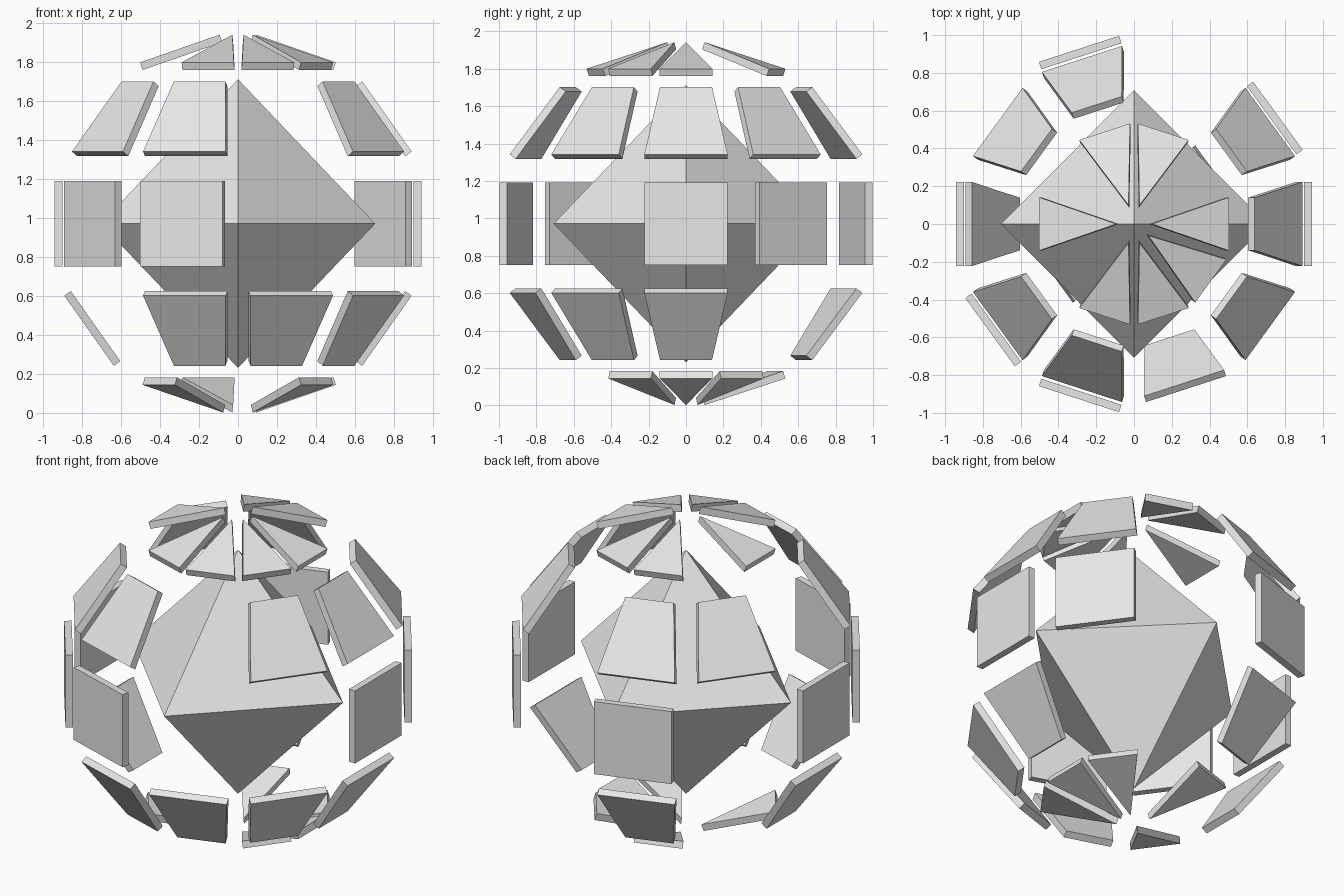
import bpy, bmesh, math
from mathutils import Vector, Matrix

cube = bpy.data.objects.get("Cube")
if cube:
    bpy.data.objects.remove(cube, do_unlink=True)

CENTRE_Z = 0.972
THICK = 0.041
STEP = math.radians(36)      # ten segments around
Y_SPREAD = 0.035             # pieces drift slightly further along y

grey = bpy.data.materials.new("light_grey")
grey.use_nodes = True
COLOUR = (0.8, 0.8, 0.8, 1.0)
grey.diffuse_color = COLOUR
grey.node_tree.nodes["Principled BSDF"].inputs["Base Color"].default_value = COLOUR


def add_object(name, bm):
    bmesh.ops.recalc_face_normals(bm, faces=bm.faces)
    mesh = bpy.data.meshes.new(name)
    bm.to_mesh(mesh)
    bm.free()
    mesh.materials.append(grey)
    obj = bpy.data.objects.new(name, mesh)
    bpy.context.collection.objects.link(obj)
    return obj


def shell_piece(name, top, bottom, flip, index):
    """Thick plate; top and bottom are (radius, height, half width) of its outer face."""
    (r1, z1, w1), (r2, z2, w2) = top, bottom
    outer = [Vector((r2, -w2, z2)), Vector((r2, w2, z2))]
    outer += [Vector((r1, w1, z1)), Vector((r1, -w1, z1))] if w1 else [Vector((r1, 0, z1))]
    normal = Vector((z1 - z2, 0, r2 - r1)).normalized()
    angle = index * STEP
    spin = Matrix.Rotation(angle, 4, 'Z')
    drift = Vector((0, Y_SPREAD * (r1 + r2) / 2 * math.sin(angle), CENTRE_Z))

    def place(p):
        return spin @ Vector((p.x, p.y, -p.z if flip else p.z)) + drift

    bm = bmesh.new()
    front = [bm.verts.new(place(p)) for p in outer]
    back = [bm.verts.new(place(p - normal * THICK)) for p in outer]
    bm.faces.new(front)
    bm.faces.new(back[::-1])
    n = len(front)
    for i in range(n):
        j = (i + 1) % n
        bm.faces.new((front[j], front[i], back[i], back[j]))
    add_object(name, bm)


# Central octahedron
bm = bmesh.new()
bmesh.ops.create_uvsphere(bm, u_segments=4, v_segments=2, radius=1.0)
bmesh.ops.scale(bm, vec=(0.705, 0.708, 0.741), verts=bm.verts)
bmesh.ops.translate(bm, vec=(0, 0, CENTRE_Z), verts=bm.verts)
add_object("core_octahedron", bm)

# Outer-face profiles of the three kinds of plate
CAP = ((0.094, 0.970, 0.0), (0.503, 0.828, 0.141))
SLOPE = ((0.638, 0.730, 0.139), (0.892, 0.370, 0.223))
BELT = ((0.942, 0.220, 0.223), (0.942, -0.220, 0.223))

# Row name, profile, upside down, segments still present
ROWS = [
    ("top_cap", CAP, False, (0, 2, 3, 5, 7, 8, 9)),
    ("upper_shell", SLOPE, False, (0, 1, 3, 4, 6, 7, 9)),
    ("belt_shell", BELT, False, (0, 1, 3, 5, 6, 7)),
    ("lower_shell", SLOPE, True, (0, 3, 5, 7, 8, 9)),
    ("bottom_cap", CAP, True, (0, 1, 3, 6, 9)),
]
for row, (top, bottom), flip, present in ROWS:
    for k in present:
        shell_piece(f"{row}_piece_{k}", top, bottom, flip, k)
